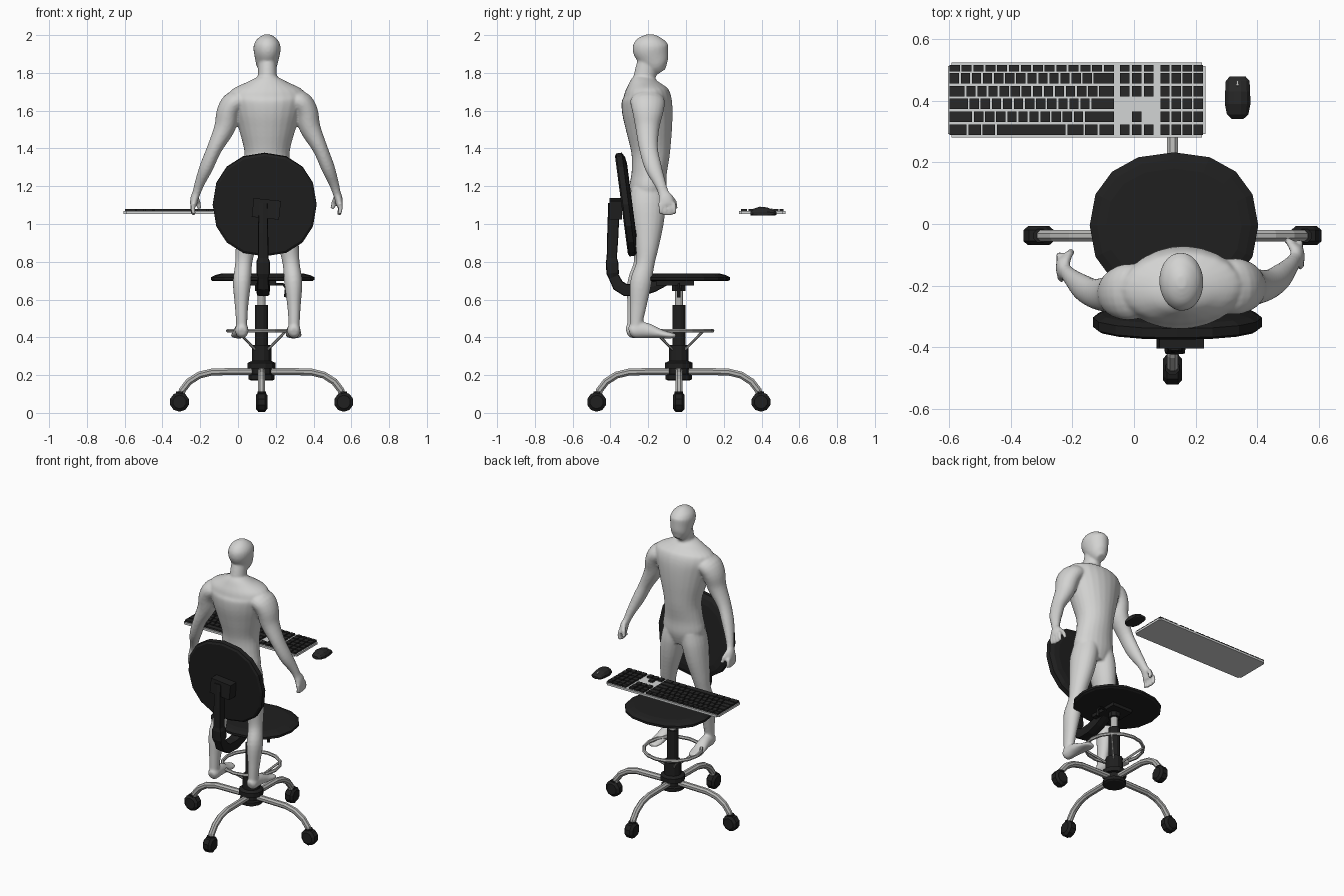
import bpy, bmesh
from math import sin, cos, pi, radians
from mathutils import Vector, Matrix

if "Cube" in bpy.data.objects:
    bpy.data.objects.remove(bpy.data.objects["Cube"])


def material(name, rgb):
    m = bpy.data.materials.new(name)
    m.use_nodes = True
    m.diffuse_color = (*rgb, 1)
    m.node_tree.nodes["Principled BSDF"].inputs["Base Color"].default_value = (*rgb, 1)
    return m


SKIN = material("pale grey", (.65, .65, .64))
METAL = material("steel grey", (.46, .46, .45))
BLACK = material("soft black", (.014, .014, .014))
BOARD = material("light grey", (.65, .66, .66))
KEY = material("charcoal", (.02, .02, .02))

X, Y, Z = Vector((1, 0, 0)), Vector((0, 1, 0)), Vector((0, 0, 1))


def tube(bm, sections, hint=X, n=8, power=2):
    """Loft (x, y, z, radius along hint, other radius) sections, capped at both ends."""
    pts = [Vector(s[:3]) for s in sections]
    rings = []
    for i, s in enumerate(sections):
        t = (pts[min(i + 1, len(pts) - 1)] - pts[max(i - 1, 0)]).normalized()
        side = (hint - t * hint.dot(t)).normalized()
        up = t.cross(side)
        ring = []
        for k in range(n):
            a = 2 * pi * (k + .5 * (power == 2)) / n
            c, d = (abs(f) ** (2 / power) * (1 if f > 0 else -1) for f in (cos(a), sin(a)))
            ring.append(bm.verts.new(pts[i] + side * c * s[3] + up * d * s[-1]))
        rings.append(ring)
    for a, b in zip(rings, rings[1:]):
        for k in range(n):
            bm.faces.new((a[k], a[(k + 1) % n], b[(k + 1) % n], b[k]))
    bm.faces.new(rings[0])
    bm.faces.new(rings[-1])


def rounded(sections, steps=4):
    """Add flowing in-between sections along a limb."""
    out = []
    for i in range(len(sections) - 1):
        a, b, c, d = (sections[max(0, min(j, len(sections) - 1))] for j in range(i - 1, i + 3))
        for k in range(steps):
            t = k / steps
            out.append([q + t / 2 * (r - p + t * (2 * p - 5 * q + 4 * r - s + t * (3 * q - 3 * r + s - p)))
                        for p, q, r, s in zip(a, b, c, d)])
    return out + [sections[-1]]


def box(bm, center, size, rot=Matrix()):
    bmesh.ops.create_cube(bm, size=1, matrix=Matrix.Translation(center) @ rot @ Matrix.Diagonal((*size, 1)))


def finish(name, bm, mat):
    bmesh.ops.recalc_face_normals(bm, faces=bm.faces)
    me = bpy.data.meshes.new(name)
    bm.to_mesh(me)
    bm.free()
    me.materials.append(mat)
    ob = bpy.data.objects.new(name, me)
    bpy.context.collection.objects.link(ob)
    return ob


def lathe(name, mat, profile, n=12):
    bm = bmesh.new()
    tube(bm, [(CX, CY, z, r) for z, r in profile], n=n)
    return finish(name, bm, mat)


# Chair base: four curved legs with casters
CX, CY = .125, -.038
legs, casters = bmesh.new(), bmesh.new()
for q in range(4):
    out = Vector((cos(q * pi / 2), sin(q * pi / 2), 0))
    side = Z.cross(out)
    at = lambda r, z, o=0: tuple(Vector((CX, CY, z)) + out * r + side * o)
    path = [(.04, .22), (.26, .217), (.33, .2), (.385, .165), (.42, .12), (.432, .07)]
    tube(legs, [(*at(r, z), .02) for r, z in path], side)
    tube(casters, [(*at(.435, .058, o), r) for o, r in
                   [(-.031, .036), (-.018, .052), (.018, .052), (.031, .036)]], out, 10)
    tube(casters, [(*at(.43, z), .024) for z in (.06, .112)], side)
finish("base_legs", legs, METAL)
finish("casters", casters, BLACK)

# Central column
lathe("hub", BLACK, [(.172, .06), (.178, .072), (.2, .072), (.205, .055), (.235, .055), (.235, .076),
                     (.265, .076), (.275, .053), (.36, .053), (.36, .036), (.57, .036)])
lathe("gas_lift", METAL, [(.56, .022), (.69, .022)])
bm = bmesh.new()
tube(bm, [(CX, CY, z, .038) for z in (.645, .69)])
box(bm, (CX, CY - .02, .688), (.15, .2, .025))
finish("seat_mechanism", bm, BLACK)

# Foot ring and its spokes
bpy.ops.mesh.primitive_torus_add(location=(CX, CY, .435), major_radius=.178, minor_radius=.011,
                                 major_segments=16, minor_segments=6)
ring = bpy.context.object
ring.name = "foot_ring"
ring.data.materials.append(METAL)
bm = bmesh.new()
for q in range(4):
    a = pi / 4 + q * pi / 2
    tube(bm, [(CX + r * cos(a), CY + r * sin(a), z, .007) for r, z in [(.178, .43), (.04, .33)]], Z, 6)
finish("foot_ring_spokes", bm, METAL)

# Seat cushion
bm = bmesh.new()
tube(bm, [(.13, -.005, z, rx, ry) for z, rx, ry in
          [(.697, .262, .226), (.704, .274, .238), (.718, .274, .238), (.73, .25, .215), (.737, .22, .185)]],
     n=16, power=2.25)
finish("seat", bm, BLACK)

# Height lever
bm = bmesh.new()
tube(bm, [(.15, CY, .682, .007), (.24, CY, .68, .007), (.257, CY, .66, .009), (.254, CY, .612, .011)], Y, 6)
finish("height_lever", bm, BLACK)

# Tilted backrest with a flat rear and a cushioned front
bm = bmesh.new()
tube(bm, [(.141, y, 0, r, r) for y, r in [(-.03, .262), (-.022, .275), (.008, .275), (.022, .25), (.028, .215)]],
     n=16, power=2.2)
back = finish("backrest", bm, BLACK)
back.location = (0, -.312, 1.104)
back.rotation_euler.x = radians(7.5)

# Backrest bracket and its curved ribbed support
bm = bmesh.new()
box(bm, (.15, -.372, 1.08), (.145, .065, .1), Matrix.Rotation(radians(6), 4, "Y"))
finish("backrest_bracket", bm, BLACK)
bm = bmesh.new()
tube(bm, [(.133, y, z, w, d) for y, z, w, d in
          [(-.382, 1.11, .024, .03), (-.387, .95, .027, .03), (-.393, .82, .028, .027),
           (-.392, .8, .036, .033), (-.388, .74, .036, .033), (-.382, .72, .028, .028),
           (-.36, .675, .032, .032), (-.32, .65, .034, .033), (-.24, .65, .036, .033),
           (-.17, .67, .036, .03), (-.1, .688, .036, .012)]], n=8, power=6)
finish("backrest_support", bm, BLACK)

# Standing figure: overlapping lofts fused into one smooth skin
bm = bmesh.new()
torso = [(-.21, 1.1, .09, .08), (-.203, 1.18, .138, .098), (-.195, 1.27, .128, .093),
         (-.187, 1.38, .12, .103), (-.195, 1.5, .15, .122), (-.205, 1.6, .18, .134),
         (-.21, 1.67, .2, .13), (-.218, 1.712, .185, .108), (-.222, 1.75, .11, .078), (-.22, 1.78, .05, .055)]
neck = [(-.23, 1.69, .055, .06), (-.217, 1.79, .05, .058), (-.195, 1.88, .047, .056)]
head = [(-.132, 1.805, .026, .03), (-.151, 1.835, .052, .062), (-.171, 1.88, .064, .083),
        (-.187, 1.93, .072, .096), (-.19, 1.965, .063, .083), (-.19, 1.99, .04, .052), (-.19, 2.003, .015, .02)]
for shape in (torso, neck, head):
    tube(bm, rounded([(0, *s) for s in shape]), n=24)
arm = [(.1, -.212, 1.655, .05, .08), (.17, -.212, 1.645, .062, .092), (.206, -.213, 1.595, .062, .083),
       (.226, -.216, 1.51, .056, .064), (.28, -.213, 1.4, .04, .05), (.322, -.19, 1.3, .036, .045),
       (.354, -.158, 1.22, .027, .032), (.37, -.14, 1.17, .022, .028), (.382, -.128, 1.135, .021, .038),
       (.387, -.122, 1.1, .019, .042)]
leg = [(.06, -.205, 1.18, .07, .09), (.075, -.207, 1.1, .075, .096), (.092, -.207, 1, .069, .084),
       (.114, -.212, .88, .054, .062), (.126, -.222, .79, .045, .049), (.136, -.246, .69, .048, .057),
       (.139, -.26, .57, .036, .045), (.139, -.27, .48, .03, .035), (.139, -.268, .42, .03, .035)]
foot = [(.138, -.308, .43, .02, .022), (.138, -.285, .435, .034, .039), (.139, -.22, .437, .036, .041),
        (.143, -.14, .418, .042, .023), (.147, -.09, .41, .042, .016), (.147, -.062, .409, .028, .011)]
for s in (-1, 1):
    for limb in (arm, leg, foot):
        tube(bm, rounded([(s * p[0], *p[1:]) for p in limb]), n=20)
    for f in range(4):
        y = -.157 + f * .024
        tube(bm, [(s * .388, y, 1.11, .013), (s * .392, y + .004, 1.08, .012),
                  (s * .386, y + .004, 1.046 + .006 * (f in (0, 3)), .011)])
    tube(bm, [(s * .375, -.108, 1.15, .016), (s * .36, -.08, 1.115, .014), (s * .352, -.072, 1.08, .012)])
body = finish("figure", bm, SKIN)
pivot = Matrix.Translation((.155, -.21, 0))
body.matrix_world = pivot @ Matrix.Rotation(radians(3), 4, "Z") @ Matrix.Translation((0, .21, 0))
remesh = body.modifiers.new("fuse", "REMESH")
remesh.mode = "VOXEL"
remesh.voxel_size = .007
remesh.use_smooth_shade = True
smooth = body.modifiers.new("soften", "SMOOTH")
smooth.factor = .5
smooth.iterations = 6

# Keyboard tray
bm = bmesh.new()
box(bm, (-.186, .403, 1.061), (.838, .245, .014))
bmesh.ops.bevel(bm, geom=[e for e in bm.edges if abs(e.verts[0].co.z - e.verts[1].co.z) > .01],
                offset=.012, segments=2, affect="EDGES")
finish("keyboard_tray", bm, BOARD)

# Keys: main block rows by relative width, then the two side blocks
bm = bmesh.new()
rows = [[1] * 14, [1] * 13 + [2], [1.5] + [1] * 12 + [1.5], [1.8] + [1] * 11 + [2.2],
        [2.2] + [1] * 10 + [2.8], [1.6, 1.2, 1.2, 6, 1.5, 1.2, 1.4]]
ys = [.506, .474, .432, .391, .349, .307]
for r, (y, widths) in enumerate(zip(ys, rows)):
    deep = .021 if r == 0 else .034
    x, unit = -.602, .54 / sum(widths)
    for w in widths:
        box(bm, (x + w * unit / 2, y, 1.073), (w * unit - .006, deep, .013))
        x += w * unit
    nav = {3: [], 4: [1]}.get(r, range(3))
    for x in [-.03 + .039 * c for c in nav] + [.101 + .036 * c for c in range(4)]:
        box(bm, (x, y, 1.073), (.03, deep, .013))
finish("keys", bm, KEY)

# Mouse with flat underside and scroll wheel
bm = bmesh.new()
tube(bm, [(.337, y, 1.055, rx, rz) for y, rx, rz in
          [(.342, .02, .01), (.356, .036, .026), (.39, .043, .038), (.43, .042, .034),
           (.465, .04, .018), (.48, .026, .008)]], n=12)
for v in bm.verts:
    v.co.z = max(v.co.z, 1.045)
finish("mouse", bm, KEY)
bm = bmesh.new()
box(bm, (.337, .457, 1.076), (.006, .018, .009), Matrix.Rotation(radians(-22), 4, "X"))
finish("mouse_wheel", bm, METAL)
